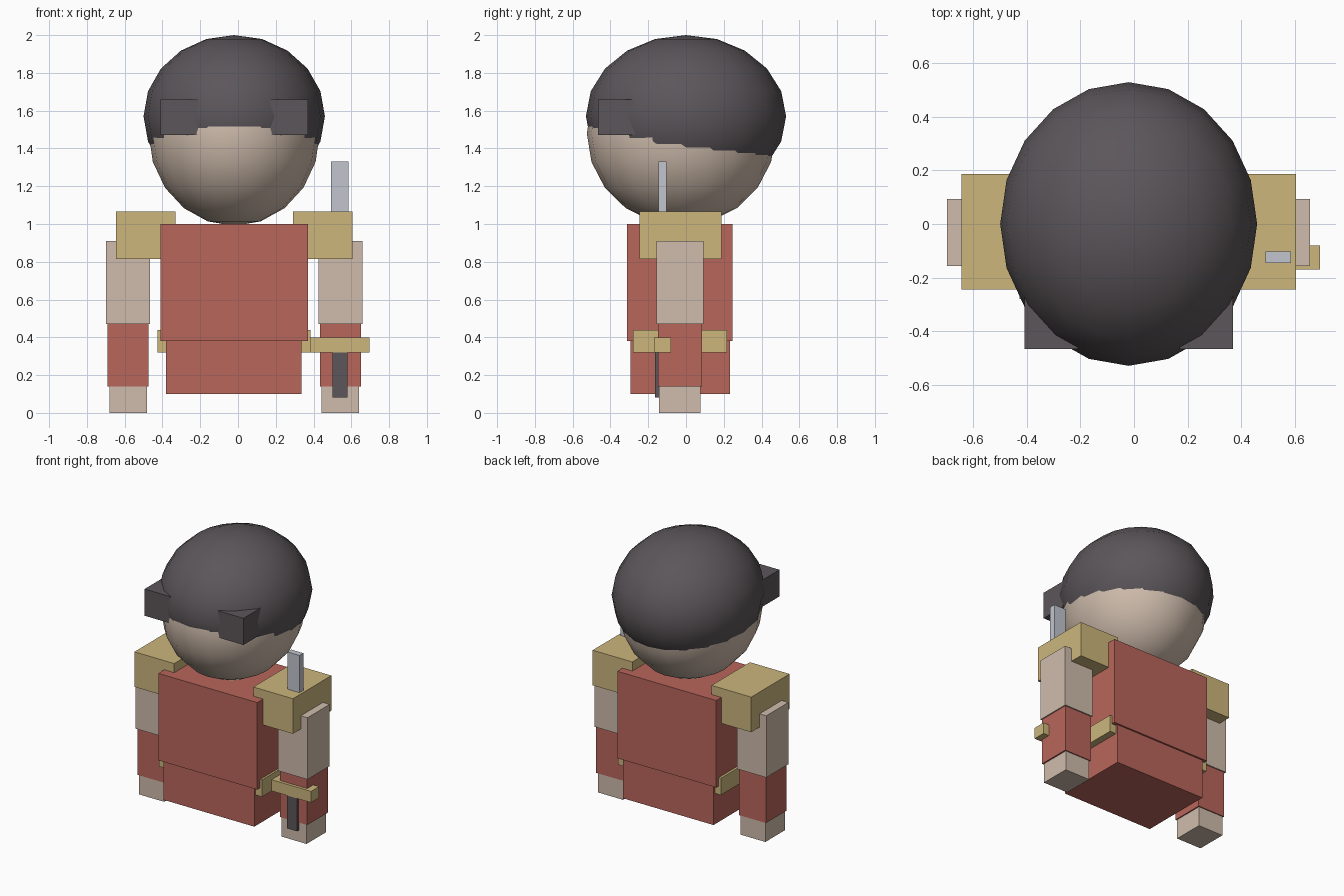
import bpy
from mathutils import Vector

if "Cube" in bpy.data.objects:
    bpy.data.objects.remove(bpy.data.objects["Cube"])

CX = -0.02  # symmetry plane of the figure


def material(name, rgb):
    """Flat colour given as 0-255 screen values, stored as linear."""
    m = bpy.data.materials.new(name)
    lin = [((c / 255 + 0.055) / 1.055) ** 2.4 for c in rgb]
    m.diffuse_color = (*lin, 1)
    m.use_nodes = True
    m.node_tree.nodes["Principled BSDF"].inputs["Base Color"].default_value = m.diffuse_color
    return m


RED = material("red_cloth", (184, 102, 91))
GOLD = material("gold_trim", (204, 182, 124))
SKIN = material("skin", (207, 188, 172))
DARK = material("dark_hair", (92, 86, 90))
STEEL = material("steel", (194, 197, 207))


def finish(name, mat):
    o = bpy.context.object
    o.name = name
    o.data.materials.append(mat)
    bpy.ops.object.transform_apply(location=False, rotation=False, scale=True)
    return o


def box(name, mat, x, y, z):
    """Box from (min, max) ranges on each axis."""
    lo, hi = Vector((x[0], y[0], z[0])), Vector((x[1], y[1], z[1]))
    bpy.ops.mesh.primitive_cube_add(size=1, location=(lo + hi) / 2)
    bpy.context.object.scale = hi - lo
    return finish(name, mat)


def ball(name, mat, centre, radii):
    bpy.ops.mesh.primitive_uv_sphere_add(segments=20, ring_count=10, radius=1, location=centre)
    bpy.context.object.scale = radii
    finish(name, mat)
    bpy.ops.object.shade_smooth_by_angle()


def pair(name, mat, near, far, y, z):
    """Left and right boxes at distances near..far from the symmetry plane."""
    box("left_" + name, mat, (CX - far, CX - near), y, z)
    box("right_" + name, mat, (CX + near, CX + far), y, z)


# Head and overlapping hair cap
ball("head", SKIN, (CX, -0.025, 1.48), (0.453, 0.50, 0.49))
ball("hair", DARK, (CX, 0, 1.57), (0.48, 0.53, 0.43))
pair("hair_tuft", DARK, 0.19, 0.39, (-0.467, -0.27), (1.47, 1.66))

# Torso
box("torso", RED, (-0.41, 0.37), (-0.312, 0.245), (0.38, 1.0))
box("tunic_skirt", RED, (-0.38, 0.335), (-0.295, 0.233), (0.10, 0.38))
box("belt", GOLD, (-0.427, 0.384), (-0.28, 0.218), (0.32, 0.44))

# Arms
pair("shoulder_pad", GOLD, 0.312, 0.625, (-0.245, 0.187), (0.815, 1.065))
pair("upper_arm", SKIN, 0.447, 0.678, (-0.157, 0.093), (0.47, 0.91))
pair("sleeve", RED, 0.455, 0.67, (-0.149, 0.084), (0.14, 0.47))
pair("hand", SKIN, 0.463, 0.66, (-0.142, 0.077), (0.0, 0.14))

# Sword
box("sword_blade", STEEL, (0.492, 0.586), (-0.145, -0.102), (0.40, 1.33))
box("sword_guard", GOLD, (0.38, 0.695), (-0.17, -0.08), (0.32, 0.40))
box("sword_grip", DARK, (0.50, 0.58), (-0.163, -0.087), (0.082, 0.32))
